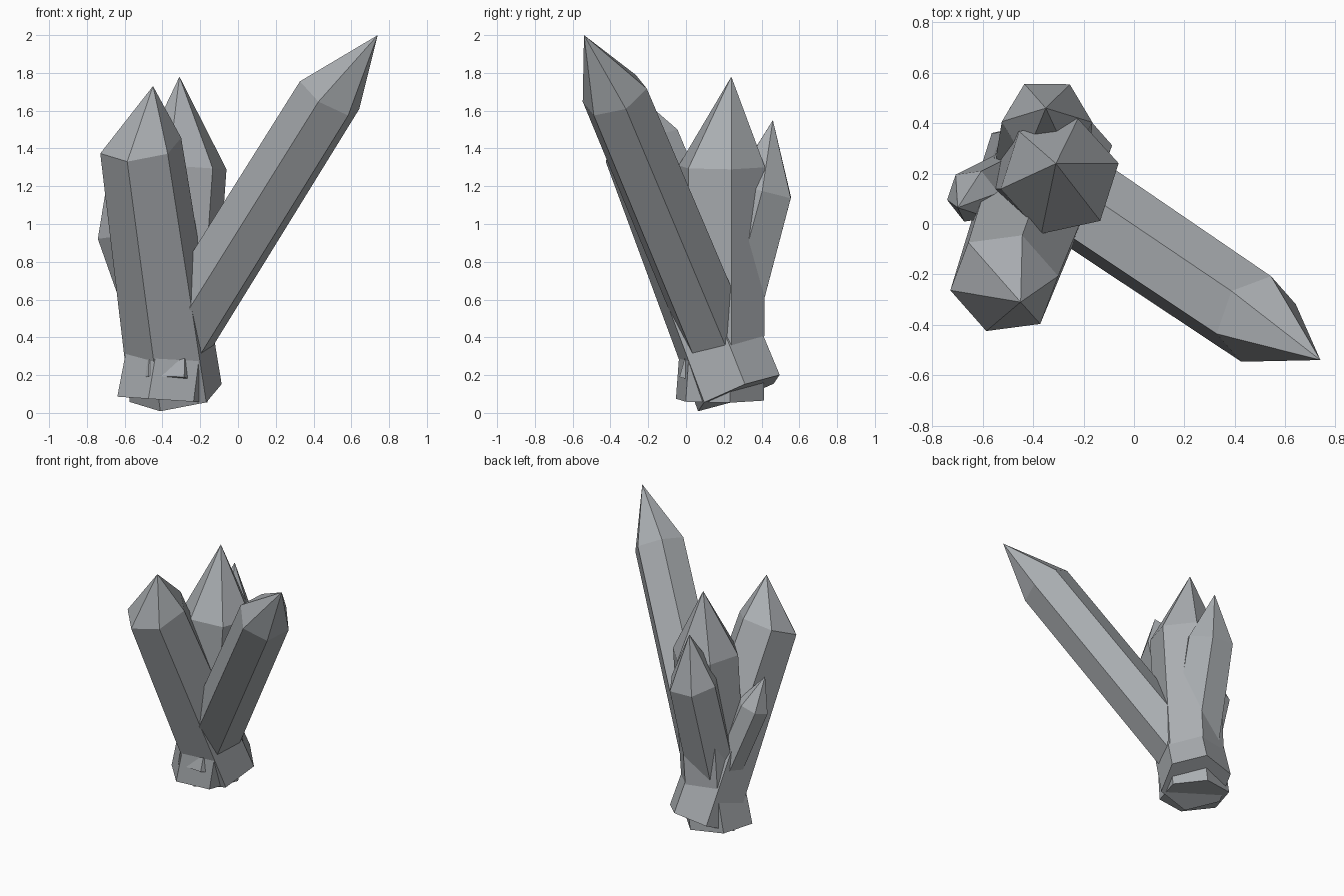
import bpy
import bmesh
import math
from mathutils import Vector

cube = bpy.data.objects.get("Cube")
if cube:
    bpy.data.objects.remove(cube, do_unlink=True)

# One grey mineral colour
grey = (0.40, 0.42, 0.44, 1.0)
stone = bpy.data.materials.new("grey_crystal")
stone.diffuse_color = grey
stone.use_nodes = True
stone.node_tree.nodes["Principled BSDF"].inputs["Base Color"].default_value = grey


def ring(bm, center, radius, axis, corner, sides=6):
    """Hexagon of vertices around center, square to axis, starting at corner."""
    n = axis.normalized()
    u = (corner - n * corner.dot(n)).normalized()
    v = n.cross(u)
    angles = [math.tau * i / sides for i in range(sides)]
    return [bm.verts.new(center + radius * (u * math.cos(a) + v * math.sin(a)))
            for a in angles]


def crystal(name, sections, tip, corner):
    """Hexagonal prism through (center, radius) sections, closed by a point."""
    bm = bmesh.new()
    centers = [Vector(c) for c, r in sections]
    axis = centers[-1] - centers[-2]
    rings = [ring(bm, c, s[1], axis, Vector(corner))
             for c, s in zip(centers, sections)]
    apex = bm.verts.new(tip)
    bm.faces.new(reversed(rings[0]))
    for i in range(6):
        j = (i + 1) % 6
        for low, high in zip(rings, rings[1:]):
            bm.faces.new((low[i], low[j], high[j], high[i]))
        bm.faces.new((rings[-1][i], rings[-1][j], apex))
    bmesh.ops.recalc_face_normals(bm, faces=bm.faces)
    mesh = bpy.data.meshes.new(name)
    bm.to_mesh(mesh)
    bm.free()
    mesh.materials.append(stone)
    bpy.context.collection.objects.link(bpy.data.objects.new(name, mesh))


# Long crystal leaning to the front left, rooted inside the cluster
crystal("long_leaning_crystal",
        [((-0.32, 0.165, 0.39), 0.19), ((0.485, -0.377, 1.682), 0.183)],
        (0.74, -0.54, 2.0), (-0.065, -0.18, -0.04))

# Thick crystal leaning forward
crystal("front_crystal",
        [((-0.33, 0.28, 0.105), 0.25), ((-0.515, -0.235, 1.415), 0.22)],
        (-0.45, -0.31, 1.73), (-0.22, -0.03, -0.04))

# Upright crystal with a flared foot
crystal("upright_crystal",
        [((-0.40, 0.18, 0.07), 0.245), ((-0.36, 0.19, 0.33), 0.235),
         ((-0.295, 0.19, 1.305), 0.24)],
        (-0.31, 0.24, 1.78), (0.23, 0.05, 0))

# Slimmer crystal leaning back
crystal("back_crystal",
        [((-0.38, 0.125, 0.15), 0.19), ((-0.345, 0.405, 1.18), 0.18)],
        (-0.35, 0.46, 1.55), (1, 0, 0))

# Small crystal on the right side
crystal("small_side_crystal",
        [((-0.46, 0.20, 0.45), 0.11), ((-0.64, 0.11, 0.96), 0.11)],
        (-0.70, 0.065, 1.18), (-0.11, -0.02, 0))
